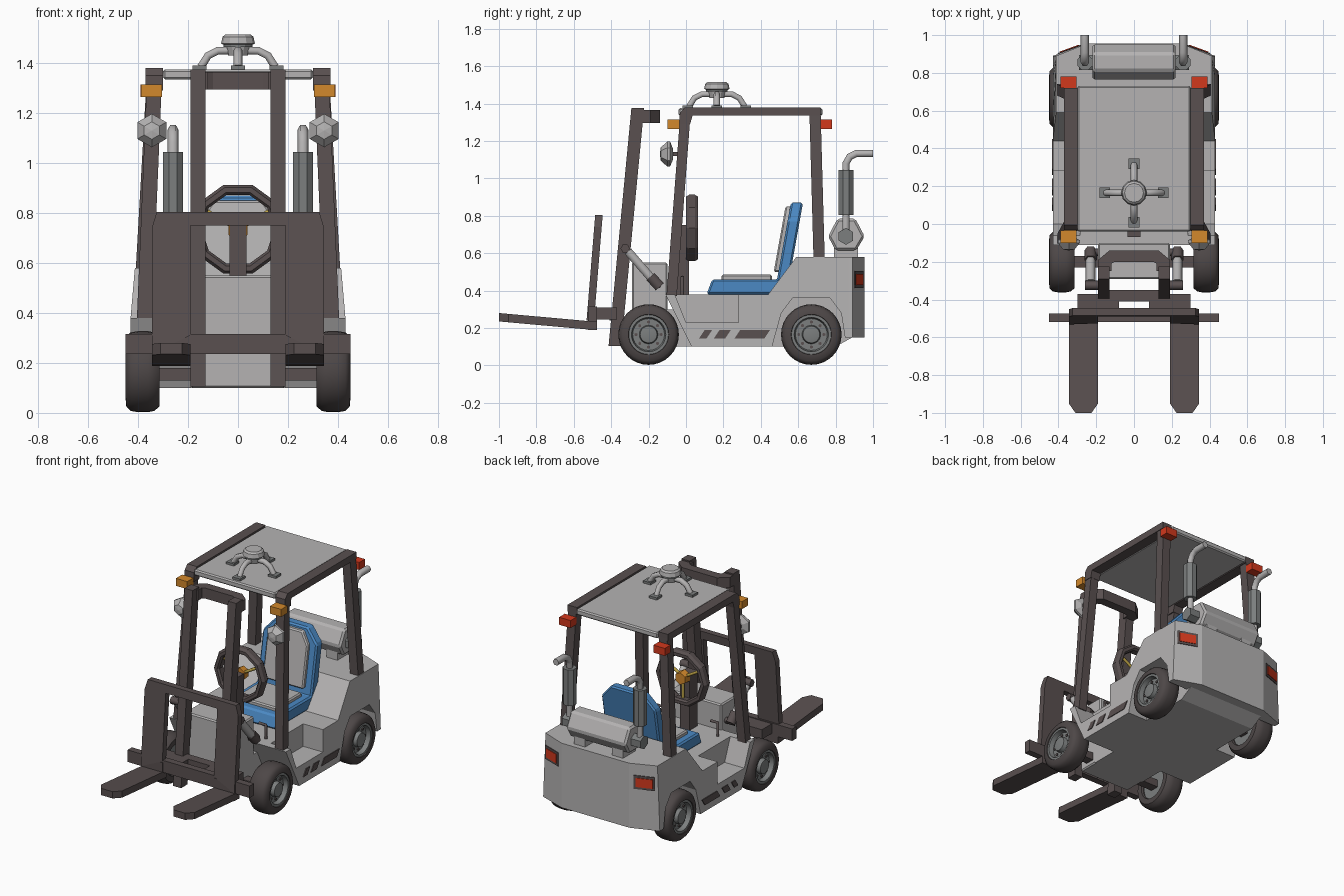
import bpy, bmesh
from math import sin, cos, pi
from mathutils import Vector

cube = bpy.data.objects.get("Cube")
if cube:
    bpy.data.objects.remove(cube, do_unlink=True)


def material(name, r, g, b):
    m = bpy.data.materials.new(name)
    m.use_nodes = True
    m.diffuse_color = (r, g, b, 1)
    m.node_tree.nodes["Principled BSDF"].inputs["Base Color"].default_value = (r, g, b, 1)
    return m


GREY = material("light grey paint", 0.46, 0.45, 0.45)
STEEL = material("mid grey steel", 0.2, 0.21, 0.21)
FRAME = material("dark brown frame", 0.1, 0.08, 0.08)
TYRE = material("tyre rubber", 0.075, 0.063, 0.063)
BLUE = material("blue seat", 0.07, 0.25, 0.55)
ORANGE = material("orange lamp", 0.65, 0.25, 0.025)
RED = material("red lamp", 0.65, 0.04, 0.012)
YELLOW = material("yellow spoke", 0.5, 0.36, 0.06)


def finish(ob, mat, mirror=False, bevel=0, smooth=False):
    ob.data.materials.append(mat)
    bpy.context.collection.objects.link(ob)
    if smooth:
        bpy.ops.object.select_all(action='DESELECT')
        ob.select_set(True)
        bpy.context.view_layer.objects.active = ob
        bpy.ops.object.shade_smooth_by_angle(angle=0.7)
    if bevel:
        b = ob.modifiers.new("Bevel", 'BEVEL')
        b.width, b.segments = bevel, 1
    if mirror:
        ob.modifiers.new("Mirror", 'MIRROR')
    return ob


def mesh(name, verts, faces, mat, **kw):
    bm = bmesh.new()
    vs = [bm.verts.new(v) for v in verts]
    for f in faces:
        bm.faces.new([vs[i] for i in f])
    bmesh.ops.remove_doubles(bm, verts=bm.verts, dist=1e-5)
    bmesh.ops.recalc_face_normals(bm, faces=bm.faces)
    me = bpy.data.meshes.new(name)
    bm.to_mesh(me)
    bm.free()
    return finish(bpy.data.objects.new(name, me), mat, **kw)


def loft(name, rings, mat, **kw):
    """Join equal rings of points and cap both ends."""
    n = len(rings[0])
    faces = [(k * n + i, k * n + (i + 1) % n, k * n + n + (i + 1) % n, k * n + n + i)
             for k in range(len(rings) - 1) for i in range(n)]
    faces += [tuple(range(n)), tuple(range(len(rings) * n - n, len(rings) * n))]
    return mesh(name, [p for r in rings for p in r], faces, mat, **kw)


def prism(name, axis, pts, a, b, mat, **kw):
    put = {'x': lambda p, h: (h, *p), 'y': lambda p, h: (p[0], h, p[1]), 'z': lambda p, h: (*p, h)}[axis]
    return loft(name, [[put(p, h) for p in pts] for h in (a, b)], mat, **kw)


def box(name, x, y, z, mat, **kw):
    return prism(name, 'z', [(x[0], y[0]), (x[1], y[0]), (x[1], y[1]), (x[0], y[1])], *z, mat, **kw)


def beam(name, p, q, w, d, mat, **kw):
    corners = [(-w / 2, -d / 2), (w / 2, -d / 2), (w / 2, d / 2), (-w / 2, d / 2)]
    return loft(name, [[(e[0] + i, e[1] + j, e[2]) for i, j in corners] for e in (p, q)], mat, **kw)


def lathe(name, axis, centre, profile, sides, mat, phase=0, **kw):
    verts, n = [], sides
    for r, h in profile:
        for i in range(n):
            a = 2 * pi * (i + phase) / n
            c, s = r * cos(a), r * sin(a)
            v = {'x': (h, s, c), 'y': (s, h, c), 'z': (c, s, h)}[axis]
            verts.append(Vector(v) + Vector(centre))
    faces = [(k * n + i, k * n + (i + 1) % n, k * n + n + (i + 1) % n, k * n + n + i)
             for k in range(len(profile) - 1) for i in range(n)]
    return mesh(name, verts, faces, mat, **kw)


def tube(name, pts, radius, mat, **kw):
    cu = bpy.data.curves.new(name, 'CURVE')
    cu.dimensions, cu.bevel_depth, cu.bevel_resolution, cu.use_fill_caps = '3D', radius, 1, True
    sp = cu.splines.new('POLY')
    sp.points.add(len(pts) - 1)
    for point, p in zip(sp.points, pts):
        point.co = (*p, 1)
    return finish(bpy.data.objects.new(name, cu), mat, **kw)


def both(pts):
    """Close a half outline by reflecting it in x."""
    return pts + [(-x, y) for x, y in reversed(pts)]


# Chassis: core, side panels with step and wheel arch, cowl, counterweight
prism("chassis_core", 'x', [(-.11, .38), (.44, .38), (.59, .58), (.89, .58), (.89, .15), (.8, .1), (.03, .1)],
      -.285, .285, GREY)
panel = [(-.11, .38), (-.06, .38), (0, .23), (.28, .23), (.28, .38), (.44, .38), (.59, .58), (.87, .58),
         (.87, .15), (.85, .15), (.83, .28), (.77, .36), (.57, .36), (.51, .28), (.46, .1), (.03, .1)]
side = prism("side_panel", 'x', panel, .28, .43, GREY, mirror=True)
box("front_cowl", (-.19, .19), (-.29, -.1), (.1, .55), GREY, bevel=.008)
box("cowl_underside", (-.19, .19), (-.15, .1), (.1, .3), GREY)
rear = prism("counterweight", 'z', both([(.43, .86), (.43, .89), (.25, .955)]), .15, .58, GREY)
for ob in (side, rear):
    for v in ob.data.vertices:
        if v.co.z > .5 and abs(v.co.x) > .4:
            v.co.x *= .96
for start, end in ((.07, .11), (.15, .21), (.26, .42)):
    prism("side_stripe", 'x', [(start, .145), (end, .145), (end + .03, .19), (start + .03, .19)],
          .428, .435, FRAME, mirror=True)

# Rear lamps lie on the slanted counterweight faces
edge, out = Vector((.18, -.065)), Vector((.34, .94))
for name, t0, t1, z, lift, mat in (("lamp_surround", .15, .85, (.415, .505), .005, FRAME),
                                   ("tail_lamp", .22, .78, (.43, .49), .009, RED)):
    a, b = Vector((.25, .955)) + edge * t0, Vector((.25, .955)) + edge * t1
    prism(name, 'z', [tuple(p) for p in (a, b, b + out * lift, a + out * lift)], *z, mat, mirror=True)

# Wheels with rims and bolts
for end, y in (("front", -.2), ("rear", .67)):
    at = (0, y, .165)
    lathe(end + "_tyre", 'x', at, [(.1, .33), (.105, .315), (.14, .315), (.157, .335), (.162, .36), (.162, .4),
          (.157, .43), (.14, .447), (.108, .45), (.1, .43)], 32, TYRE, mirror=True, smooth=True)
    lathe(end + "_rim", 'x', at, [(0, .335), (.102, .335), (.107, .445), (.092, .445), (.085, .415), (.05, .415),
          (.045, .44), (.03, .443), (0, .443)], 24, STEEL, mirror=True, smooth=True)
    for i in range(8):
        spot = (0, y + .067 * sin(i * pi / 4), .165 + .067 * cos(i * pi / 4))
        lathe(end + "_bolt", 'x', spot, [(0, .41), (.009, .41), (.009, .422), (0, .422)], 6, FRAME, mirror=True)
    box(end + "_axle", (.18, .34), (y - .03, y + .03), (.13, .18), FRAME, mirror=True)

# Cab frame and roof
beam("front_post", (.375, -.077, .37), (.335, -.005, 1.32), .06, .055, FRAME, mirror=True)
beam("rear_post", (.38, .712, .56), (.335, .69, 1.35), .06, .06, FRAME, mirror=True)
prism("roof_rail", 'x', [(-.036, 1.29), (-.033, 1.35), (-.005, 1.38), (.72, 1.38), (.72, 1.335), (.035, 1.335),
      (.022, 1.29)], .3, .37, FRAME, mirror=True)
box("roof_panel", (-.3, .3), (-.04, .73), (1.335, 1.375), GREY, bevel=.008)
box("front_lamp", (.305, .388), (-.1, -.035), (1.265, 1.315), ORANGE, mirror=True)
box("rear_lamp", (.305, .39), (.72, .78), (1.265, 1.315), RED, mirror=True)
lathe("mirror_shell", 'y', (.345, -.1, 1.13), [(0, -.04), (.035, -.035), (.067, 0), (.067, .015), (.03, .03),
      (0, .03)], 6, GREY, mirror=True)
beam("mirror_arm", (.35, -.06, 1.12), (.35, -.06, 1.14), .02, .06, FRAME, mirror=True)

# Roof beacon on four arched legs
lathe("beacon", 'z', (0, .165, 0), [(0, 1.43), (.04, 1.43), (.05, 1.47), (.068, 1.478), (.062, 1.505), (.05, 1.515),
      (0, 1.515)], 12, GREY)
lathe("beacon_band", 'z', (0, .165, 0), [(.045, 1.465), (.058, 1.465), (.058, 1.478), (.045, 1.478)], 12, STEEL)
for i in range(4):
    dx, dy = round(cos(i * pi / 2)), round(sin(i * pi / 2))
    tube("beacon_leg", [(dx * r, .165 + dy * r, z) for r, z in ((.03, 1.45), (.08, 1.45), (.12, 1.43), (.148, 1.385))],
         .018, GREY)
    cx, cy = dx * .155, .165 + dy * .155
    box("beacon_foot", (cx - .028, cx + .028), (cy - .028, cy + .028), (1.37, 1.39), STEEL)

# Mast, carriage and forks
beam("mast_rail", (.16, -.38, .105), (.16, -.258, 1.375), .06, .068, FRAME, mirror=True)
prism("mast_top_bar", 'z', both([(.19, -.25), (.19, -.19), (.13, -.14)]) + both([(.12, -.25), (.12, -.21), (.1, -.2)])[::-1],
      1.295, 1.365, FRAME)
box("mast_lower_bar", (-.15, .15), (-.41, -.35), (.24, .31), FRAME)


def lean(ob, k, z0):
    for v in ob.data.vertices:
        v.co.y += (v.co.z - z0) * k


guard = prism("load_guard", 'y', both([(.345, .24), (.345, .74), (.325, .805)]) +
              both([(.19, .31), (.19, .75)])[::-1], -.535, -.495, FRAME)
lean(guard, .082, .2)
bar = box("carriage_bar", (-.45, .45), (-.52, -.475), (.235, .315), FRAME)
box("carriage_link", (.08, .3), (-.49, -.37), (.245, .31), FRAME, mirror=True)
fork = prism("fork", 'z', [(.19, -.475), (.19, -.95), (.225, -1), (.31, -1), (.345, -.95), (.345, -.475)],
             0, .045, FRAME, mirror=True)
for v in fork.data.vertices:
    v.co.z += .235 - (v.co.y + 1) * .09
box("fork_heel", (.19, .345), (-.525, -.475), (.19, .3), FRAME, mirror=True)

# Tilt cylinders between cowl and mast
tube("tilt_cylinder", [(.23, -.31, .61), (.23, -.18, .46)], .026, GREY, mirror=True)
tube("tilt_cylinder_base", [(.23, -.19, .475), (.23, -.14, .42)], .033, FRAME, mirror=True)
tube("tilt_pivot", [(.15, -.325, .625), (.26, -.325, .625)], .025, FRAME, mirror=True)
tube("tilt_mount", [(.15, -.15, .43), (.25, -.15, .43)], .02, FRAME, mirror=True)

# Seat
prism("seat_base", 'x', [(.11, .38), (.14, .46), (.48, .46), (.56, .5), (.52, .38)], -.2, .2, BLUE, bevel=.01)
back = prism("seat_back", 'y', both([(.2, .41), (.2, .78), (.12, .87)]), .485, .55, BLUE, bevel=.01)
pad = prism("back_cushion", 'y', both([(.15, .5), (.15, .77), (.1, .85)]), .46, .5, GREY, bevel=.008)
lean(back, .18, .45)
lean(pad, .18, .45)
box("seat_cushion", (-.15, .15), (.19, .46), (.45, .485), GREY, bevel=.008)

# Steering wheel, column and levers
lathe("steering_wheel", 'y', (0, .032, .735), [(.145, -.02), (.155, -.033), (.175, -.033), (.187, -.015),
      (.187, .015), (.175, .033), (.155, .033), (.145, .02), (.145, -.02)], 10, FRAME, phase=.5)
lathe("wheel_hub", 'y', (0, .032, .735), [(0, -.02), (.045, -.02), (.04, .03), (0, .03)], 6, ORANGE)
for a in (pi / 3, -pi / 3, pi):
    tube("wheel_spoke", [(0, .03, .735), (.155 * sin(a), .03, .735 + .155 * cos(a))], .01, YELLOW)
box("steering_column", (-.035, .035), (-.07, .015), (.38, .75), FRAME)
tube("floor_lever", [(.22, -.02, .37), (.22, -.02, .47), (.17, -.02, .47)], .01, FRAME, mirror=True)

# Rear tank and twin exhausts
prism("rear_tank", 'x', [(.76, .69), (.81, .785), (.905, .785), (.955, .69), (.91, .615), (.8, .615)],
      -.22, .22, GREY, bevel=.012)
box("tank_foot", (.1, .18), (.79, .92), (.57, .64), GREY, mirror=True)
lathe("exhaust_flange", 'x', (0, .855, .69), [(0, .2), (.045, .2), (.045, .29), (0, .29)], 6, STEEL, mirror=True)
tube("exhaust_pipe", [(.26, .855, .69), (.26, .855, 1.08), (.26, .875, 1.115), (.26, .91, 1.133), (.26, 1, 1.133)],
     .022, GREY, mirror=True)
lathe("muffler", 'z', (.26, .855, 0), [(0, .805), (.043, .805), (.043, 1.045), (0, 1.045)], 8, STEEL, phase=.5,
      mirror=True)
